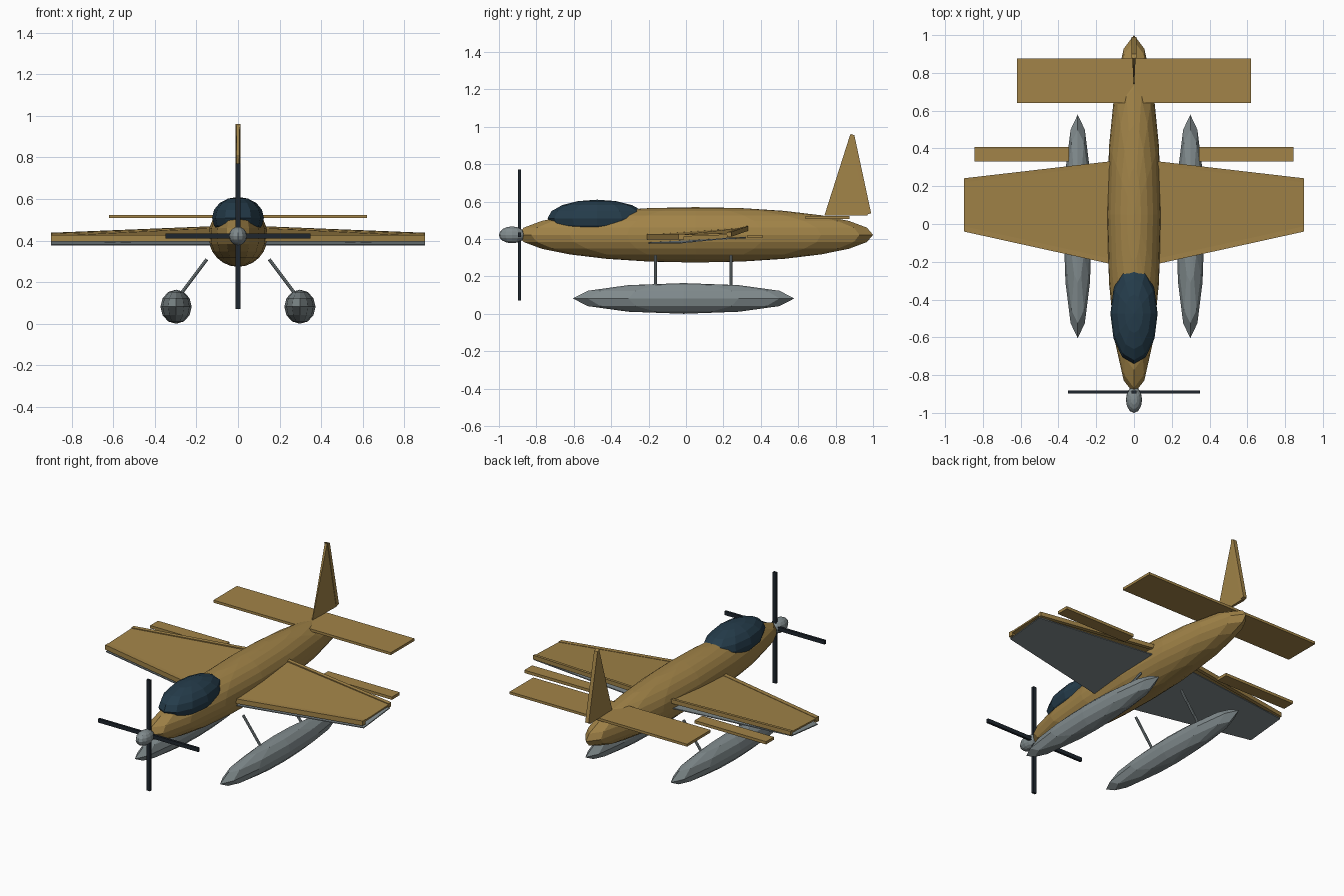
import bpy, bmesh, math
from mathutils import Vector, Matrix

if "Cube" in bpy.data.objects:
    bpy.data.objects.remove(bpy.data.objects["Cube"])


def material(name, r, g, b):
    m = bpy.data.materials.new(name)
    m.diffuse_color = (r, g, b, 1)
    m.use_nodes = True
    m.node_tree.nodes["Principled BSDF"].inputs["Base Color"].default_value = m.diffuse_color
    return m


TAN = material("tan_paint", 0.36, 0.23, 0.065)
METAL = material("grey_metal", 0.22, 0.26, 0.27)
GLASS = material("dark_glass", 0.018, 0.045, 0.07)
BLACK = material("propeller_black", 0.013, 0.019, 0.027)


def finish(name, bm, mat):
    bmesh.ops.recalc_face_normals(bm, faces=bm.faces)
    mesh = bpy.data.meshes.new(name)
    bm.to_mesh(mesh)
    bm.free()
    mesh.materials.append(mat)
    ob = bpy.data.objects.new(name, mesh)
    bpy.context.collection.objects.link(ob)
    return ob


def ellipsoid(name, center, radii, mat, segments=12, rings=6):
    bm = bmesh.new()
    bmesh.ops.create_uvsphere(bm, u_segments=segments, v_segments=rings, radius=1,
                              matrix=Matrix.LocRotScale(Vector(center), None, Vector(radii)))
    return finish(name, bm, mat)


def box(name, low, high, mat):
    lo, hi = Vector(low), Vector(high)
    bm = bmesh.new()
    bmesh.ops.create_cube(bm, size=1,
                          matrix=Matrix.LocRotScale((lo + hi) / 2, None, hi - lo))
    return finish(name, bm, mat)


def slab(name, corners, offsets, mat, side=1):
    """Solid between two copies of an outline; offsets are per-corner vectors."""
    bm = bmesh.new()
    flip = Vector((side, 1, 1))
    a = [bm.verts.new(Vector(c) * flip) for c in corners]
    b = [bm.verts.new((Vector(c) + Vector(o)) * flip) for c, o in zip(corners, offsets)]
    bm.faces.new(a)
    bm.faces.new(b[::-1])
    n = len(a)
    for i in range(n):
        j = (i + 1) % n
        bm.faces.new((a[i], b[i], b[j], a[j]))
    return finish(name, bm, mat)


def rod(name, p, q, radius, mat):
    p, q = Vector(p), Vector(q)
    bm = bmesh.new()
    rot = (q - p).to_track_quat('Z', 'Y')
    bmesh.ops.create_cone(bm, cap_ends=True, segments=8, radius1=radius, radius2=radius,
                          depth=(q - p).length,
                          matrix=Matrix.LocRotScale((p + q) / 2, rot, None))
    return finish(name, bm, mat)


# Body, canopy and nose
ellipsoid("fuselage", (0, 0.05, 0.422), (0.143, 0.95, 0.148), TAN, 16, 12)
ellipsoid("canopy", (0, -0.475, 0.51), (0.125, 0.265, 0.1), GLASS, 12, 8)
ellipsoid("spinner", (0, -0.93, 0.422), (0.043, 0.07, 0.045), METAL, 12, 8)

# Four-bladed propeller as two crossed bars
box("propeller_horizontal", (-0.35, -0.897, 0.41), (0.35, -0.882, 0.434), BLACK)
box("propeller_vertical", (-0.012, -0.897, 0.072), (0.012, -0.882, 0.772), BLACK)

# Tailplane, fin with sharp leading edge, and rudder
box("tailplane", (-0.62, 0.64, 0.508), (0.62, 0.875, 0.524), TAN)
slab("fin", [(-0.002, 0.74, 0.525), (-0.01, 0.97, 0.525), (-0.01, 0.89, 0.955), (-0.008, 0.877, 0.955)],
     [(0.004, 0, 0), (0.02, 0, 0), (0.02, 0, 0), (0.016, 0, 0)], TAN)
slab("rudder", [(-0.012, 0.965, 0.53), (-0.012, 0.99, 0.537), (-0.012, 0.9, 0.955), (-0.012, 0.878, 0.962)],
     [(0.024, 0, 0)] * 4, TAN)

for side, label in ((1, "right"), (-1, "left")):
    # Wing skins
    slab(label + "_wing_top",
         [(0.08, -0.215, 0.412), (0.9, -0.035, 0.412), (0.9, 0.235, 0.422), (0.08, 0.33, 0.452)],
         [(0, 0, 0.01)] * 4, TAN, side)
    slab(label + "_wing_underside",
         [(0.08, -0.21, 0.376), (0.9, -0.03, 0.376), (0.9, 0.23, 0.402), (0.08, 0.325, 0.404)],
         [(0, 0, 0.006)] * 4, METAL, side)
    # Leading and trailing edge strips
    slab(label + "_leading_edge",
         [(0.08, -0.221, 0.396), (0.9, -0.04, 0.396), (0.9, -0.012, 0.396), (0.08, -0.193, 0.396)],
         [(0, 0, 0.03)] * 4, TAN, side)
    slab(label + "_trailing_edge",
         [(0.08, 0.316, 0.443), (0.9, 0.22, 0.41), (0.9, 0.242, 0.412), (0.08, 0.337, 0.445)],
         [(0, 0, 0.026)] * 4, TAN, side)
    # Aileron behind the wing
    slab(label + "_aileron",
         [(0.345, 0.33, 0.404), (0.845, 0.33, 0.404), (0.845, 0.408, 0.404), (0.345, 0.408, 0.404)],
         [(0, 0, 0.018)] * 4, TAN, side)
    # Float and its two struts
    ellipsoid(label + "_float", (0.298 * side, -0.013, 0.082), (0.075, 0.592, 0.082), METAL)
    for y, place in ((-0.163, "front"), (0.24, "rear")):
        rod(f"{label}_{place}_strut", (0.15 * side, y, 0.31), (0.285 * side, y, 0.13), 0.008, METAL)
